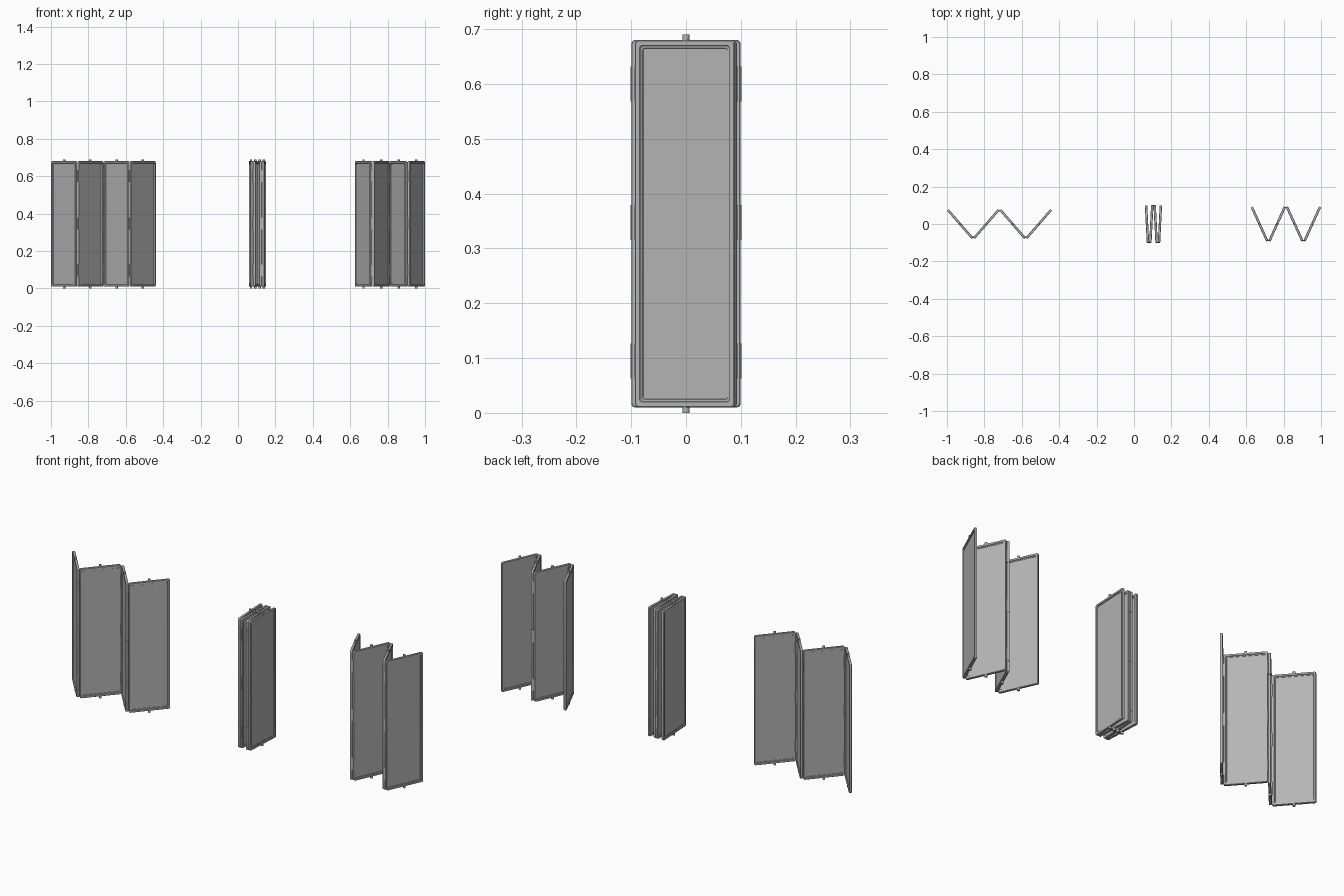
import bpy, bmesh
from math import sin, cos, pi, radians
from mathutils import Matrix

if "Cube" in bpy.data.objects:
    bpy.data.objects.remove(bpy.data.objects["Cube"])

W, T = 0.199, 0.013            # panel width and thickness
Z0, Z1, TOP = 0.010, 0.680, 0.690
H = Z1 - Z0
ZC = (Z0 + Z1) / 2
HINGE_Z = (0.095, 0.347, 0.600)
HINGE_H = 0.064

grey = bpy.data.materials.new("dark_grey")
grey.diffuse_color = (0.46, 0.46, 0.46, 1)
grey.use_nodes = True
grey.node_tree.nodes["Principled BSDF"].inputs["Base Color"].default_value = grey.diffuse_color


def rounded_rect(bm, inset, y, radius=0.007, seg=4):
    r = max(radius - inset * 0.1, 0.002)
    hx, hz = W / 2 - inset - r, H / 2 - inset - r
    ring = []
    for k, (sx, sz) in enumerate(((1, 1), (-1, 1), (-1, -1), (1, -1))):
        for s in range(seg + 1):
            a = (k + s / seg) * pi / 2
            ring.append(bm.verts.new((sx * hx + r * cos(a), y, ZC + sz * hz + r * sin(a))))
    return ring


def finish(bm, name, matrix, smooth=True):
    bmesh.ops.recalc_face_normals(bm, faces=bm.faces)
    me = bpy.data.meshes.new(name)
    bm.to_mesh(me)
    bm.free()
    me.materials.append(grey)
    ob = bpy.data.objects.new(name, me)
    bpy.context.collection.objects.link(ob)
    ob.matrix_world = matrix
    if smooth:
        bpy.ops.object.select_all(action='DESELECT')
        bpy.context.view_layer.objects.active = ob
        ob.select_set(True)
        bpy.ops.object.shade_smooth_by_angle(angle=radians(30))
    return ob


def panel(name, matrix):
    # bevelled frame stepping down to a recessed sheet on both faces
    bm = bmesh.new()
    half = [(0.0150, -0.0024), (0.0143, -0.0036), (0.0108, -0.0036),
            (0.0095, -T / 2), (0.0015, -T / 2), (0.0, -T / 2 + 0.0015)]
    profile = half + [(i, -y) for i, y in reversed(half)]
    rings = [rounded_rect(bm, i, y) for i, y in profile]
    n = len(rings[0])
    for a, b in zip(rings, rings[1:]):
        for k in range(n):
            bm.faces.new((a[k], a[(k + 1) % n], b[(k + 1) % n], b[k]))
    bm.faces.new(rings[0])
    bm.faces.new(rings[-1])
    finish(bm, name, matrix)


def cylinder(bm, x, y, z0, z1, r):
    bmesh.ops.create_cone(bm, cap_ends=True, segments=16, radius1=r, radius2=r, depth=z1 - z0,
                          matrix=Matrix.Translation((x, y, (z0 + z1) / 2)))


def pins(name, matrix):
    bm = bmesh.new()
    cylinder(bm, 0, 0, 0, Z0 + 0.004, 0.0064)
    cylinder(bm, 0, 0, Z1 - 0.004, TOP, 0.0064)
    finish(bm, name, matrix)


def leaves(name, matrix, ends):
    # thin hinge plates on the panel's edge
    bm = bmesh.new()
    for side in ends:
        for z in HINGE_Z:
            m = Matrix.Translation((side * W / 2, 0, z)) @ Matrix.Diagonal((0.0024, T * 0.7, HINGE_H, 1))
            bmesh.ops.create_cube(bm, size=1, matrix=m)
    finish(bm, name, matrix, smooth=False)


def folding_screen(name, x0, fold):
    th = radians(fold)
    pitch = W * sin(th) + T * cos(th)
    reach = W / 2 * cos(th) - T / 2 * sin(th)
    barrels = bmesh.new()
    for i in range(4):
        sign = -1 if i % 2 == 0 else 1
        m = (Matrix.Translation((x0 + pitch * (i + 0.5), 0, 0))
             @ Matrix.Rotation(sign * (pi / 2 - th), 4, 'Z'))
        panel(f"{name}_panel_{i + 1}", m)
        pins(f"{name}_pins_{i + 1}", m)
        leaves(f"{name}_hinge_leaves_{i + 1}", m, [1] * (i < 3) + [-1] * (i > 0))
        if i < 3:
            # three hinge barrels on the fold line
            for z in HINGE_Z:
                cylinder(barrels, x0 + pitch * (i + 1), sign * (reach - 0.0006),
                         z - HINGE_H / 2, z + HINGE_H / 2, 0.0030)
    finish(barrels, f"{name}_hinge_barrels", Matrix.Identity(4))


# wide open, folded and half open screens
folding_screen("open_screen", -1.0, 41.0)
folding_screen("folded_screen", 0.058, 2.9)
folding_screen("half_open_screen", 0.624, 24.4)
